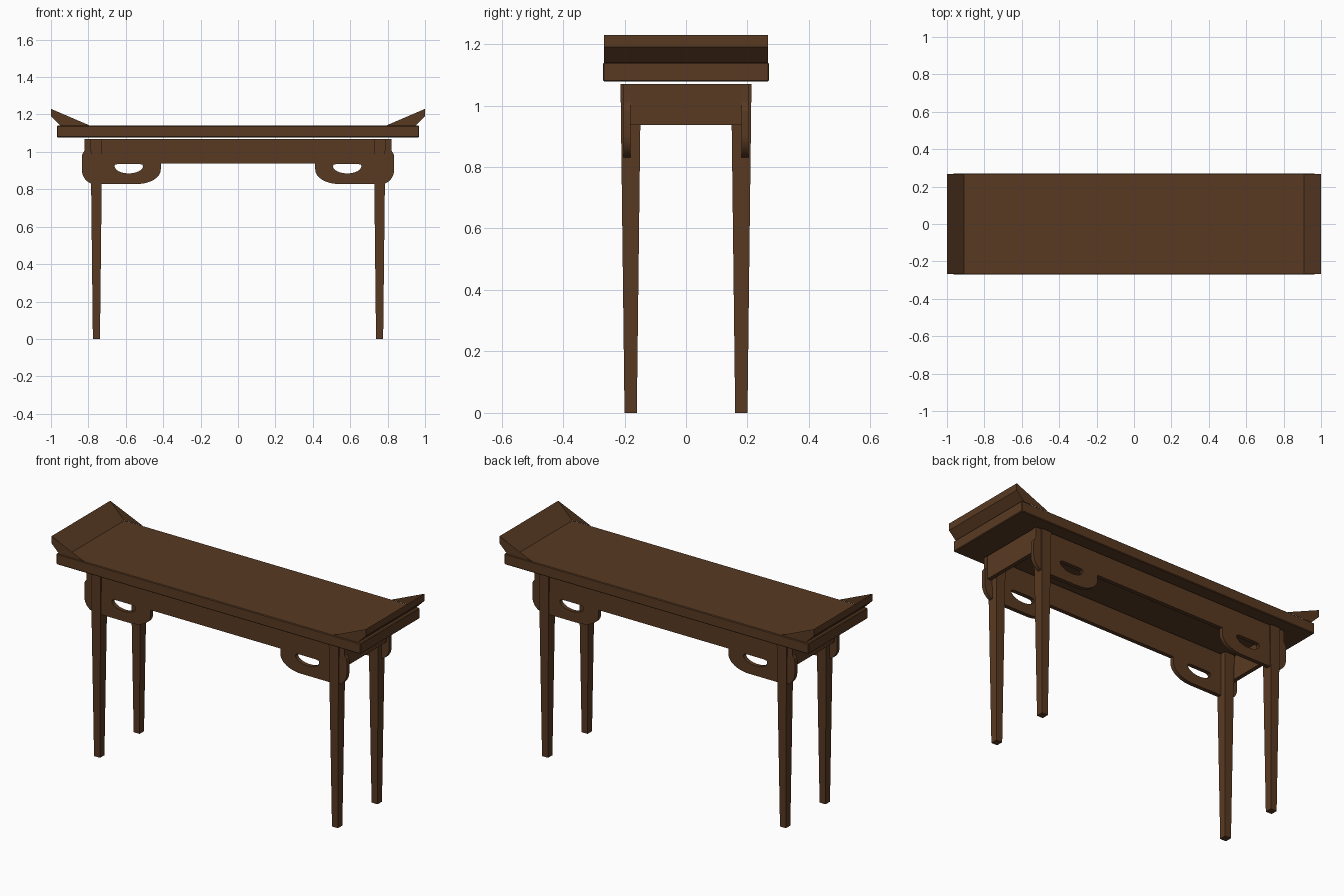
import bpy, bmesh
from math import cos, sin, radians

cube = bpy.data.objects.get("Cube")
if cube:
    bpy.data.objects.remove(cube)

# One dark wood colour
wood = bpy.data.materials.new("dark_brown_wood")
wood.use_nodes = True
COLOUR = (0.098, 0.042, 0.016, 1)
wood.diffuse_color = COLOUR
wood.node_tree.nodes["Principled BSDF"].inputs["Base Color"].default_value = COLOUR


def add_object(name, data):
    obj = bpy.data.objects.new(name, data)
    bpy.context.scene.collection.objects.link(obj)
    data.materials.append(wood)
    return obj


def from_bmesh(name, bm):
    mesh = bpy.data.meshes.new(name)
    bm.to_mesh(mesh)
    bm.free()
    return add_object(name, mesh)


def box(name, size, centre):
    bm = bmesh.new()
    bmesh.ops.create_cube(bm, size=1)
    bmesh.ops.scale(bm, vec=size, verts=bm.verts)
    bmesh.ops.translate(bm, vec=centre, verts=bm.verts)
    return from_bmesh(name, bm)


def arc(cx, cz, rx, rz, start, end, steps=10):
    angles = [radians(start + (end - start) * i / steps) for i in range(steps + 1)]
    return [(cx + rx * cos(a), cz + rz * sin(a)) for a in angles]


# Table top
top = box("table_top", (1.936, 0.54, 0.062), (0, 0, 1.109))
bevel = top.modifiers.new("soft_edges", "BEVEL")
bevel.width = 0.004
bevel.segments = 1


# Raised end: a flared strip with one-sided cheeks that reach in along the top
def raised_end(name, side):
    strip = [(0.91, 1.14), (1.0, 1.23), (1.0, 1.19), (0.95, 1.14)]
    half = 0.267
    bm = bmesh.new()
    front, back = ([bm.verts.new((side * x, y, z)) for x, z in strip]
                   for y in (-half, half))
    for i in range(len(strip) - 1):
        quad = [front[i], back[i], back[i + 1], front[i + 1]]
        bm.faces.new(quad if side < 0 else quad[::-1])
    for y in (-half, half):
        cheek = [(0.79, 1.14), (0.95, 1.14), (1.0, 1.19), (1.0, 1.23)]
        face = bm.faces.new([bm.verts.new((side * x, y, z)) for x, z in cheek])
        face.normal_update()
        if face.normal.y * y < 0:
            face.normal_flip()
    # Strip faces point away from the middle of the wing's thickness
    bm.normal_update()
    if bm.faces[:][0].normal.z < 0:
        for face in bm.faces[:][:len(strip) - 1]:
            face.normal_flip()
    return from_bmesh(name, bm)


raised_end("raised_end_left", 1)
raised_end("raised_end_right", -1)


# Apron with scrolled, pierced spandrels, drawn as half an outline and mirrored
def apron(name, y):
    half = [(0.82, 1.07), (0.82, 1.012)]
    half += arc(0.80, 0.975, 0.035, 0.035, 50, 0, 4)
    half += arc(0.765, 0.905, 0.07, 0.077, 0, -90)
    half += arc(0.543, 0.905, 0.13, 0.077, -90, -180)
    half += [(0.413, 0.938)]
    hole = arc(0.584, 0.924, 0.076, 0.039, 0, -180, 16)
    hole += [(0.512, 0.932), (0.53, 0.936), (0.638, 0.936), (0.656, 0.932)]

    def flip(points):
        return [(-x, z) for x, z in reversed(points)]

    curve = bpy.data.curves.new(name + "_outline", "CURVE")
    curve.dimensions = "2D"
    curve.fill_mode = "BOTH"
    curve.extrude = 0.0115
    for points in (half + flip(half), hole, flip(hole)):
        spline = curve.splines.new("POLY")
        spline.points.add(len(points) - 1)
        for p, (x, z) in zip(spline.points, points):
            p.co = (x, z, 0, 1)
        spline.use_cyclic_u = True
    obj = add_object(name, curve)
    obj.rotation_euler.x = radians(90)
    obj.location.y = y
    bpy.ops.object.select_all(action="DESELECT")
    obj.select_set(True)
    bpy.context.view_layer.objects.active = obj
    bpy.ops.object.convert(target="MESH")
    obj = bpy.context.view_layer.objects.active
    obj.name = name
    bpy.ops.object.shade_smooth_by_angle(angle=radians(30))


apron("front_apron", -0.1925)
apron("back_apron", 0.1925)

# End boards between the aprons
for side, word in ((1, "left"), (-1, "right")):
    box("end_board_" + word, (0.023, 0.362, 0.134), (side * 0.806, 0, 1.003))


# Tapered legs
def leg(name, x, y):
    obj_bm = bmesh.new()
    bmesh.ops.create_cube(obj_bm, size=2)
    for v in obj_bm.verts:
        hx, hy, z = (0.031, 0.033, 1.07) if v.co.z > 0 else (0.019, 0.02, 0)
        v.co = (x + v.co.x * hx, y + v.co.y * hy, z)
    return from_bmesh(name, obj_bm)


for sx, side in ((1, "left"), (-1, "right")):
    for sy, end in ((-1, "front"), (1, "back")):
        leg(f"{end}_leg_{side}", sx * 0.757, sy * 0.18)
